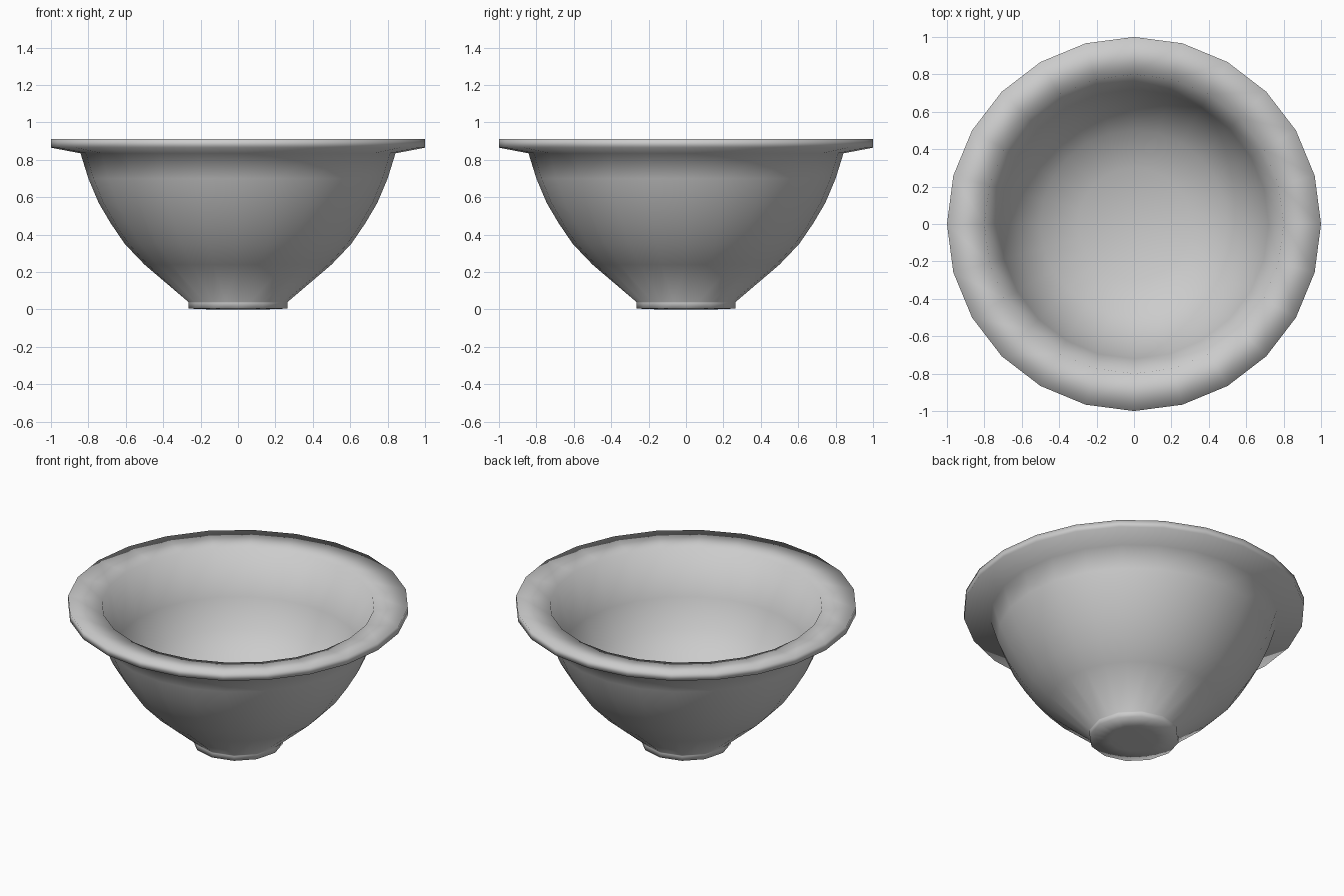
import bpy, bmesh, math

if "Cube" in bpy.data.objects:
    bpy.data.objects.remove(bpy.data.objects["Cube"])

SIDES = 24


def lathe(name, profile, coarse_below=0.0):
    """Spin (radius, z) points; rings lower than coarse_below become 12-sided."""
    bm = bmesh.new()
    rings = []
    for r, z in profile:
        if r == 0:
            rings.append([bm.verts.new((0, 0, z))])
            continue
        ring = []
        for i in range(SIDES):
            a = 2 * math.pi * i / SIDES
            k = r * math.cos(math.pi / 12) if z < coarse_below and i % 2 else r
            ring.append(bm.verts.new((k * math.cos(a), k * math.sin(a), z)))
        rings.append(ring)
    for a, b in zip(rings, rings[1:]):
        for i in range(SIDES):
            j = (i + 1) % SIDES
            quad = [a[i % len(a)], a[j % len(a)], b[j % len(b)], b[i % len(b)]]
            bm.faces.new(list(dict.fromkeys(quad)))
    bmesh.ops.recalc_face_normals(bm, faces=bm.faces)
    for f in bm.faces:
        f.smooth = True
    mesh = bpy.data.meshes.new(name)
    bm.to_mesh(mesh)
    bm.free()
    obj = bpy.data.objects.new(name, mesh)
    bpy.context.collection.objects.link(obj)
    return obj


foot = [(0, 0), (0.14, 0), (0.265, 0.005), (0.265, 0.036)]
outer_wall = [(0.265, 0.04), (0.5, 0.24), (0.605, 0.35), (0.68, 0.46),
              (0.745, 0.57), (0.80, 0.70), (0.842, 0.835)]
rim = [(1.0, 0.865), (1.0, 0.912), (0.80, 0.89)]
inner_wall = [(0.72, 0.61), (0.63, 0.44), (0.5, 0.31), (0.3, 0.23), (0, 0.2)]

# One continuous shell: foot, outside, flared rim, inside
lathe("bowl", foot + outer_wall + rim + inner_wall, coarse_below=0.05)
